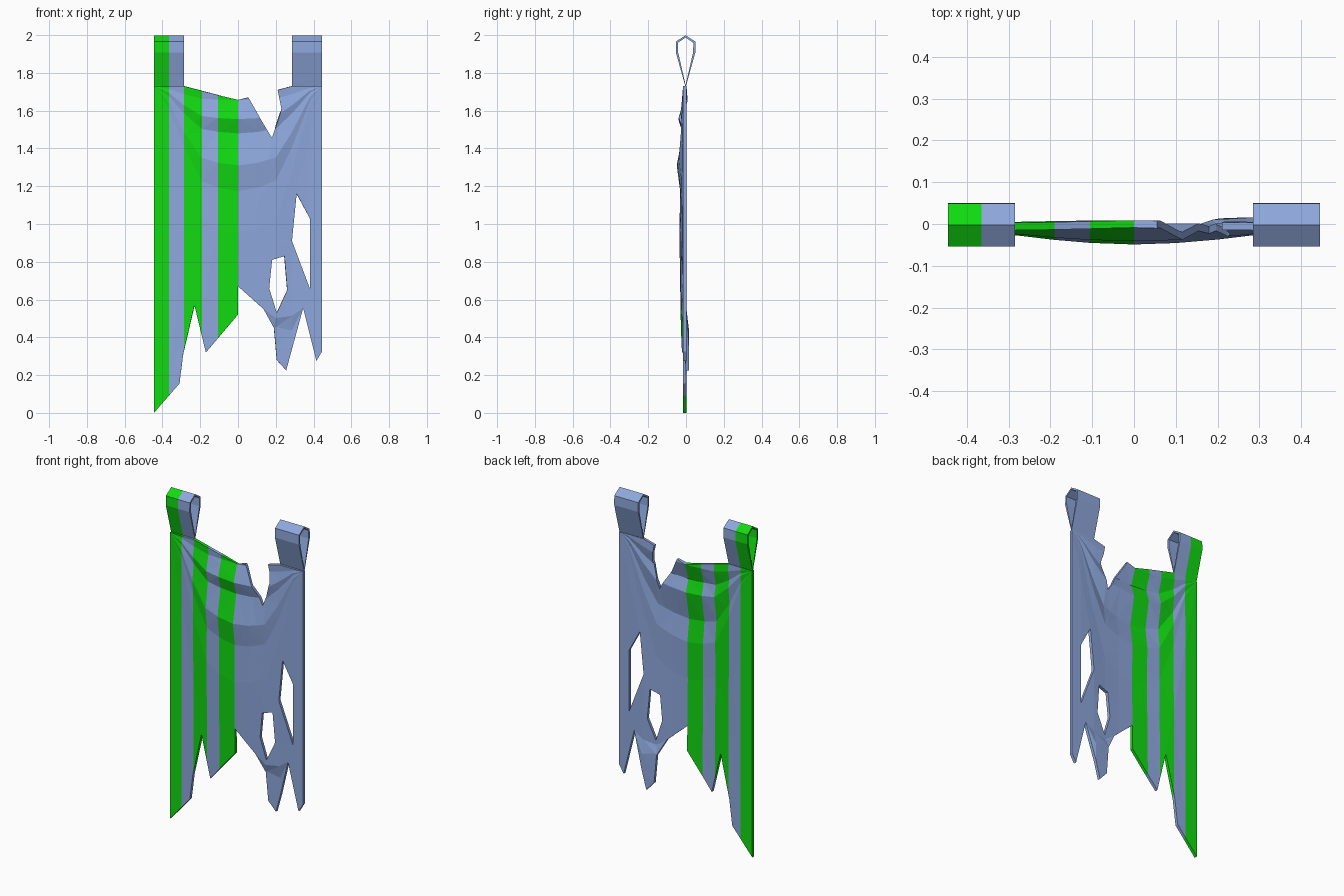
import bpy
import bmesh
from mathutils import Vector

cube = bpy.data.objects.get("Cube")
if cube:
    bpy.data.objects.remove(cube, do_unlink=True)


def make_material(name, rgb):
    mat = bpy.data.materials.new(name)
    mat.use_nodes = True
    mat.diffuse_color = (*rgb, 1)
    mat.node_tree.nodes["Principled BSDF"].inputs["Base Color"].default_value = (*rgb, 1)
    return mat


MATERIALS = [make_material("pale blue cloth", (0.27, 0.39, 0.72)),
             make_material("green cloth", (0.006, 0.7, 0.006))]

HALF = 0.445
STRAP = 0.285    # inner edge of each hanging loop
TOP = 1.73       # where cloth meets loops
STRIPES = [-HALF, -0.365, -STRAP, -0.19, -0.105, 0]
COLUMNS = STRIPES + [0.1, 0.2, STRAP, 0.38, HALF]


def interpolate(table, value):
    """Piecewise linear lookup in a sorted list of pairs."""
    for (a, fa), (b, fb) in zip(table, table[1:]):
        if value <= b:
            return fa + (fb - fa) * max(0, value - a) / (b - a)
    return table[-1][1]


def finish(name, bm, thickness):
    """Colour the right-hand stripes and give the sheet its thickness."""
    for face in bm.faces:
        x = face.calc_center_median().x
        passed = sum(x > edge for edge in STRIPES)
        face.material_index = 1 if x < 0 and passed % 2 else 0
        face.smooth = False
    mesh = bpy.data.meshes.new(name)
    bm.to_mesh(mesh)
    bm.free()
    obj = bpy.data.objects.new(name, mesh)
    bpy.context.collection.objects.link(obj)
    for mat in MATERIALS:
        mesh.materials.append(mat)
    solid = obj.modifiers.new("thickness", "SOLIDIFY")
    solid.thickness = thickness
    solid.offset = 0
    return obj


# Torn cloth outline and the two holes, as x and z pairs
OUTLINE = [(-HALF, 0), (-0.31, 0.155), (-0.29, 0.31), (-0.23, 0.57),
           (-0.17, 0.32), (0, 0.52), (0, 0.67), (0.135, 0.55), (0.19, 0.45),
           (0.205, 0.28), (0.255, 0.225), (0.345, 0.555), (0.415, 0.275),
           (HALF, 0.325), (HALF, TOP), (STRAP, TOP), (0.21, 1.71),
           (0.23, 1.61), (0.18, 1.455), (0.105, 1.58), (0.055, 1.67),
           (0, 1.655), (-STRAP, TOP), (-HALF, TOP)]
SMALL_HOLE = [(0.18, 0.81), (0.245, 0.83), (0.26, 0.65), (0.205, 0.53), (0.165, 0.66)]
LONG_HOLE = [(0.31, 1.16), (0.38, 1.03), (0.38, 0.66), (0.285, 0.91)]

# Fold lines: drop below the top at the middle, and how far each sits in y
FOLDS = [(0, 0), (0.075, 0.006), (0.175, -0.026), (0.25, -0.002),
         (0.42, -0.034), (0.555, -0.016), (0.78, -0.02), (TOP, -0.006)]
# Folds rise towards the loops and fade out at the sides
RISE = [(0, 1), (0.1, 0.97), (0.2, 0.9), (STRAP, 0.58), (0.38, 0.14), (HALF, 0.1)]
FADE = [(0, 1), (0.1, 0.9), (0.2, 0.65), (STRAP, 0.35), (0.38, 0.1), (HALF, 0)]


def fold_point(x, drop):
    return Vector((x, 0, TOP - drop * interpolate(RISE, abs(x))))


def cut(bm, faces, point, normal):
    """Cut the faces by a plane and mark the new edges."""
    geom = set(faces)
    for face in faces:
        geom.update(face.edges)
        geom.update(face.verts)
    result = bmesh.ops.bisect_plane(bm, geom=list(geom), dist=0.0005,
                                    plane_co=point, plane_no=normal)
    for item in result["geom_cut"]:
        if isinstance(item, bmesh.types.BMEdge):
            item.seam = True


def build_cloth():
    bm = bmesh.new()
    for loop in (OUTLINE, SMALL_HOLE, LONG_HOLE):
        verts = [bm.verts.new((x, 0, z)) for x, z in loop]
        for a, b in zip(verts, verts[1:] + verts[:1]):
            bm.edges.new((a, b))
    bmesh.ops.triangle_fill(bm, edges=bm.edges[:], use_beauty=True, normal=(0, -1, 0))

    # Stripe columns, then slanted fold lines inside each column
    for x in COLUMNS[1:-1]:
        cut(bm, bm.faces[:], Vector((x, 0, 0)), Vector((1, 0, 0)))
    for left, right in list(zip(COLUMNS, COLUMNS[1:]))[1:-1]:
        for drop, _ in FOLDS[1:-1]:
            faces = [f for f in bm.faces if left < f.calc_center_median().x < right]
            start, end = fold_point(left, drop), fold_point(right, drop)
            along = end - start
            cut(bm, faces, start, Vector((-along.z, 0, along.x)).normalized())

    # Keep only the fold and stripe edges inside the sheet
    spare = [e for e in bm.edges if not e.seam and not e.is_boundary]
    bmesh.ops.dissolve_edges(bm, edges=spare, use_verts=False)

    # Push the folds in and out
    for v in bm.verts:
        x, z = v.co.x, v.co.z
        drop = (TOP - z) / interpolate(RISE, abs(x))
        v.co.y = -0.006 + interpolate(FOLDS, drop) * interpolate(FADE, abs(x))
        if 0.15 < x < 0.3 and z < 0.5:     # curled torn tip
            v.co.y += 0.015
    bmesh.ops.triangulate(bm, faces=bm.faces[:])
    bmesh.ops.recalc_face_normals(bm, faces=bm.faces[:])
    finish("torn_cloth", bm, 0.018)


def build_loop(name, stations):
    """Hanging loop: a folded ring swept across the given x positions."""
    ring = [(0, TOP), (-0.046, 1.91), (-0.046, 1.963), (0, 1.993),
            (0.046, 1.963), (0.046, 1.91)]
    bm = bmesh.new()
    rows = [[bm.verts.new((x, y - 0.002, z)) for y, z in ring] for x in stations]
    for near, far in zip(rows, rows[1:]):
        for i in range(len(ring)):
            j = (i + 1) % len(ring)
            bm.faces.new((near[i], near[j], far[j], far[i]))
    bmesh.ops.recalc_face_normals(bm, faces=bm.faces[:])
    finish(name, bm, 0.012)


build_cloth()
build_loop("right_hanging_loop", STRIPES[:3])
build_loop("left_hanging_loop", [STRAP, HALF])
